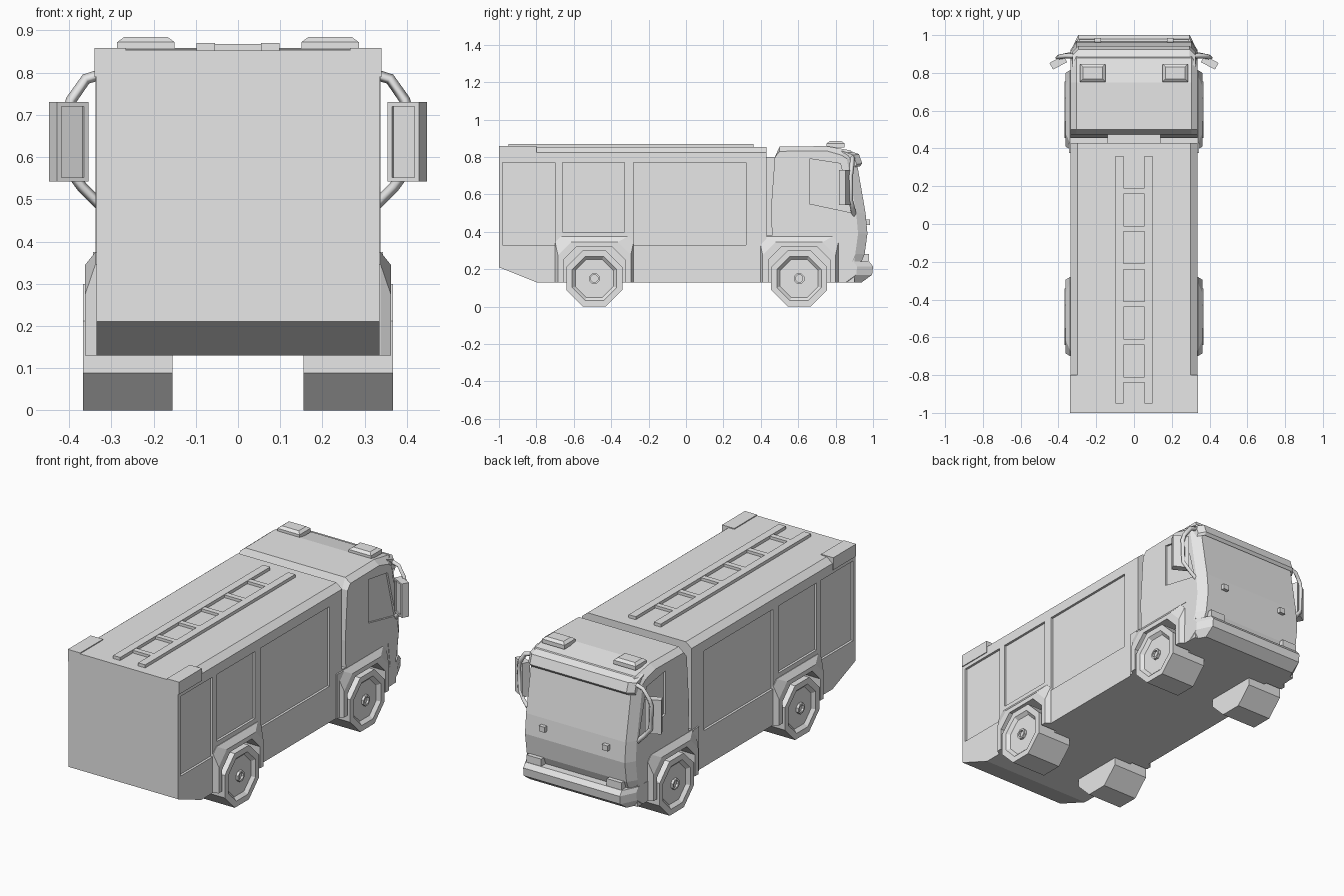
import bpy, bmesh, math
from mathutils import Matrix, Vector

cube = bpy.data.objects.get("Cube")
if cube:
    bpy.data.objects.remove(cube, do_unlink=True)

grey = bpy.data.materials.new("plain grey")
grey.use_nodes = True
grey.diffuse_color = (0.8, 0.8, 0.8, 1)
grey.node_tree.nodes["Principled BSDF"].inputs["Base Color"].default_value = (0.8, 0.8, 0.8, 1)


def solid(name, *lofts):
    """One object from closed shells, each a list of matching point loops."""
    bm = bmesh.new()
    for loops in lofts:
        rings = [[bm.verts.new(p) for p in loop] for loop in loops]
        n = len(rings[0])
        for a, b in zip(rings, rings[1:]):
            for i in range(n):
                j = (i + 1) % n
                bm.faces.new((a[i], a[j], b[j], b[i]))
        bm.faces.new(rings[0])
        bm.faces.new(rings[-1])
    bmesh.ops.recalc_face_normals(bm, faces=bm.faces[:])
    mesh = bpy.data.meshes.new(name)
    bm.to_mesh(mesh)
    bm.free()
    mesh.materials.append(grey)
    obj = bpy.data.objects.new(name, mesh)
    bpy.context.collection.objects.link(obj)
    return obj


def along_x(pts, *xs):
    return [[(x, y, z) for y, z in pts] for x in xs]


def along_y(pts, *ys):
    return [[(x, y, z) for x, z in pts] for y in ys]


def rect(u0, u1, v0, v1):
    return [(u0, v0), (u1, v0), (u1, v1), (u0, v1)]


def box(x0, x1, y0, y1, z0, z1):
    return along_x(rect(y0, y1, z0, z1), x0, x1)


def cut(obj, *lofts):
    """Subtract shells from an object."""
    cutter = solid("cutter", *lofts)
    cutter.hide_render = True
    mod = obj.modifiers.new("cut", "BOOLEAN")
    mod.operation, mod.solver, mod.object = "DIFFERENCE", "EXACT", cutter
    bpy.context.view_layer.objects.active = obj
    bpy.ops.object.modifier_apply(modifier=mod.name)
    bpy.data.objects.remove(cutter, do_unlink=True)


def arch(y, half, top, corner):
    """Wheel arch outline with cut corners."""
    return [(y - half, 0.13), (y - half, top - corner), (y - half + corner, top),
            (y + half - corner, top), (y + half, top - corner), (y + half, 0.13)]


AXLES = {"rear": -0.49, "front": 0.605}
SIDES = {"left": 1, "right": -1}

# Body with chassis, wheel wells and recessed side shutters
body = solid("body", along_x([(-1, 0.21), (-0.8, 0.13), (0.9, 0.13), (0.9, 0.38), (0.43, 0.38),
                              (0.43, 0.825), (-1, 0.825)], -0.335, 0.335))
shutters = [(-0.98, -0.70, 0.33), (-0.66, -0.33, 0.40), (-0.28, 0.32, 0.33)]
cuts = []
for s in SIDES.values():
    cuts += [box(s * 0.322, s * 0.4, a, b, z, 0.77) for a, b, z in shutters]
    for y in AXLES.values():
        well = arch(y, 0.165, 0.32, 0.07)
        well[0], well[-1] = (well[0][0], 0.1), (well[-1][0], 0.1)
        cuts.append(along_x(well, s * 0.26, s * 0.4))
cut(body, *cuts)

# Roof with bevelled edges, and the link to the cab
solid("roof", along_y([(-0.335, 0.825), (0.335, 0.825), (0.3, 0.853), (-0.3, 0.853)], -1, 0.43))
solid("cab_link", box(-0.14, 0.14, 0.42, 0.48, 0.37, 0.8))

# Roof ladder
solid("roof_ladder",
      *[box(s * 0.055, s * 0.098, -0.95, 0.36, 0.85, 0.87) for s in SIDES.values()],
      *[box(-0.055, 0.055, 0.16 - 0.2 * i, 0.19 - 0.2 * i, 0.85, 0.868) for i in range(6)])

# Cab: full profile in the middle, drawn in at the sides
cab_profile = [(0.46, 0.375), (0.455, 0.53), (0.475, 0.8), (0.5, 0.855), (0.75, 0.858),
               (0.88, 0.835), (0.91, 0.79), (0.96, 0.5), (0.97, 0.39), (0.955, 0.28),
               (0.93, 0.22), (0.85, 0.22), (0.83, 0.375)]
cab_side = [(y - 0.05 if y > 0.87 else y, z - 0.025 if z > 0.8 else z) for y, z in cab_profile]
cab = solid("cab", along_x(cab_side, -0.337) + along_x(cab_profile, -0.305, 0.305)
            + along_x(cab_side, 0.337))
window = [(0.66, 0.79), (0.825, 0.765), (0.895, 0.5), (0.66, 0.55)]
cut(cab, *[along_x(window, s * 0.326, s * 0.4) for s in SIDES.values()])

# Sun visor over the windscreen
visor = [(0.86, 0.838), (0.925, 0.815), (0.942, 0.765), (0.93, 0.75), (0.9, 0.79)]
visor_end = [(y - 0.03, z - 0.005) for y, z in visor]
solid("sun_visor", along_x(visor_end, -0.325) + along_x(visor, -0.295, 0.295)
      + along_x(visor_end, 0.325))


# Bumper with wrapped corners and a chin
def bumper_plan(z, back):
    half = [(0.337, 0.81), (0.337, 0.915 - back), (0.295, 1 - back)]
    pts = half + [(-x, y) for x, y in reversed(half)]
    return [(x, y, z) for x, y in pts]


solid("bumper", [bumper_plan(0.13, 0.06), bumper_plan(0.17, 0.005), bumper_plan(0.215, 0),
                 bumper_plan(0.24, 0.02)])

for side, s in SIDES.items():
    # Rear corner block
    solid(side + "_corner_block", [[(s * x, y, z) for x, y, z in loop] for loop in
                                   box(0.265, 0.34, -1, -0.8, 0.79, 0.858)])
    # Step behind the cab
    solid(side + "_step", box(s * 0.3, s * 0.343, 0.375, 0.43, 0.13, 0.375))

    # Roof beacon
    solid(side + "_beacon", [
        [(s * 0.218 + a * (0.068 - t), 0.8 + b * (0.048 - t), z)
         for a, b in ((-1, -1), (1, -1), (1, 1), (-1, 1))]
        for z, t in ((0.85, 0), (0.872, 0), (0.884, 0.016))])

    # Headlight and front grab handle
    solid(side + "_headlight", box(s * 0.2, s * 0.29, 0.93, 0.978, 0.235, 0.28))
    solid(side + "_grab_handle", box(s * 0.175, s * 0.21, 0.95, 0.985, 0.435, 0.465))

    # Mirror housing with a recessed glass, turned outwards
    mirror = solid(side + "_mirror", box(-0.042, 0.042, -0.018, 0.022, -0.094, 0.094))
    cut(mirror, box(-0.03, 0.03, -0.03, -0.011, -0.084, 0.084))
    mirror.data.transform(Matrix.Translation((s * 0.4, 0.853, 0.636))
                          @ Matrix.Rotation(s * math.radians(-28), 4, "Z"))

    # Bent mirror arm
    path = [(0.31, 0.89, 0.8), (0.36, 0.89, 0.785), (0.395, 0.885, 0.735), (0.405, 0.88, 0.7),
            (0.4, 0.88, 0.57), (0.37, 0.89, 0.53), (0.32, 0.9, 0.48)]
    curve = bpy.data.curves.new(side + "_mirror_arm", "CURVE")
    curve.dimensions = "3D"
    curve.bevel_depth, curve.bevel_resolution, curve.use_fill_caps = 0.013, 0, True
    spline = curve.splines.new("POLY")
    spline.points.add(len(path) - 1)
    for point, (x, y, z) in zip(spline.points, path):
        point.co = (s * x, y, z, 1)
    curve.materials.append(grey)
    arm = bpy.data.objects.new(side + "_mirror_arm", curve)
    bpy.context.collection.objects.link(arm)

    for end, y in AXLES.items():
        # Wheel arch flare
        rims = [(0.3, arch(y, 0.21, 0.375, 0.03)), (0.338, arch(y, 0.21, 0.375, 0.03)),
                (0.362, arch(y, 0.195, 0.345, 0.07)), (0.362, arch(y, 0.165, 0.32, 0.07)),
                (0.3, arch(y, 0.165, 0.32, 0.07))]
        outlines = [[(s * x, a, z) for a, z in pts] for x, pts in rims]
        solid(f"{end}_{side}_arch", [list(section) for section in zip(*outlines)])

        # Eight-sided wheel with dished rim and hub
        stations = [(0.155, 0.162), (0.367, 0.162), (0.367, 0.128), (0.35, 0.11),
                    (0.35, 0.03), (0.364, 0.03), (0.364, 0.02), (0.352, 0.02)]
        solid(f"{end}_{side}_wheel", [
            [(s * x, y + r * math.cos(a), 0.15 + r * math.sin(a))
             for a in (math.pi * (k + 0.5) / 4 for k in range(8))]
            for x, r in stations])
